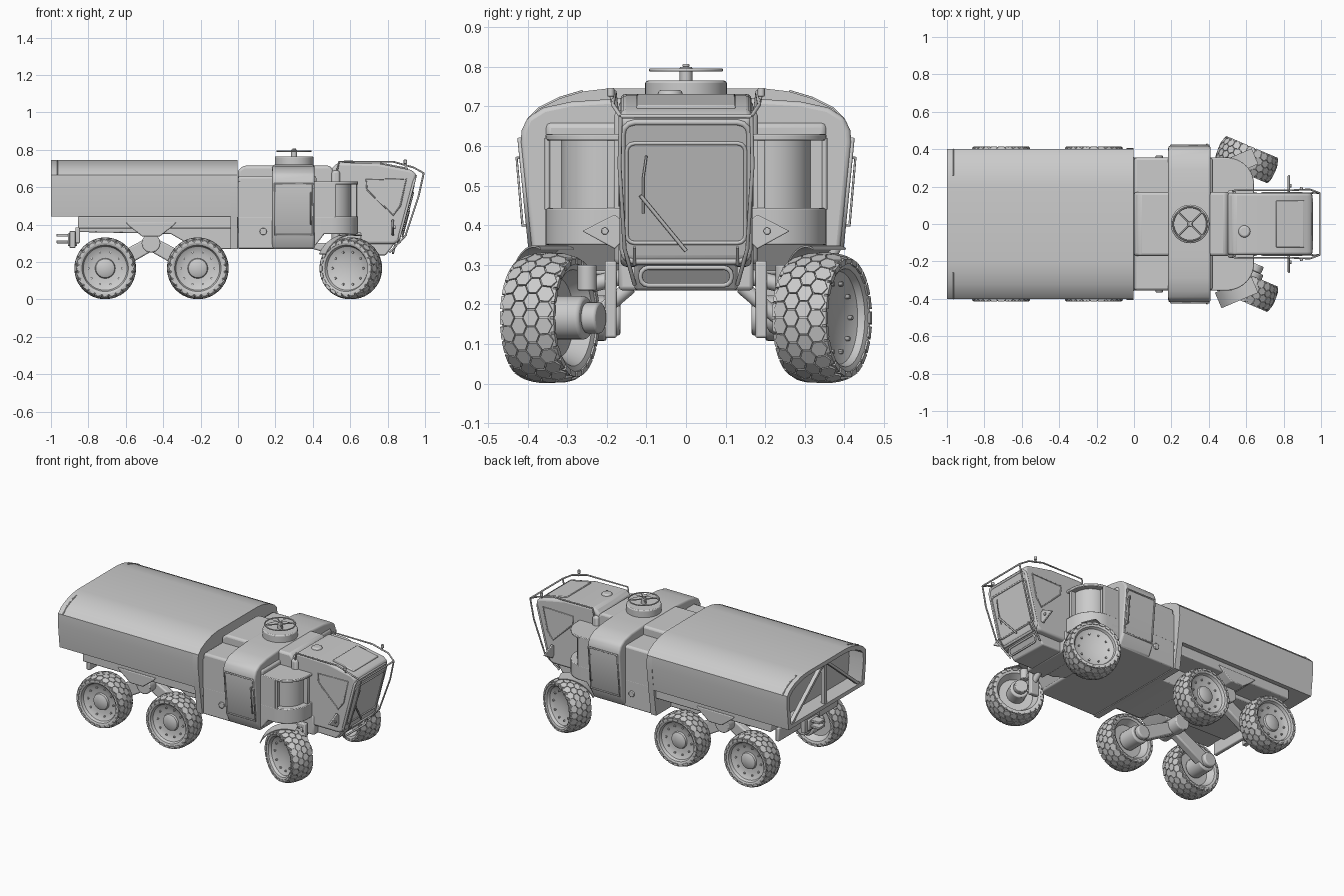
import bpy, bmesh
from math import sin, cos, pi, radians
from mathutils import Vector, Matrix

if "Cube" in bpy.data.objects:
    bpy.data.objects.remove(bpy.data.objects["Cube"])


def finish(name, bm, bevel=0, seg=2):
    bmesh.ops.recalc_face_normals(bm, faces=bm.faces)
    me = bpy.data.meshes.new(name)
    bm.to_mesh(me)
    bm.free()
    ob = bpy.data.objects.new(name, me)
    bpy.context.collection.objects.link(ob)
    bpy.ops.object.select_all(action='DESELECT')
    ob.select_set(True)
    bpy.context.view_layer.objects.active = ob
    bpy.ops.object.shade_smooth_by_angle(angle=radians(35))
    if bevel:
        m = ob.modifiers.new("bevel", 'BEVEL')
        m.width, m.segments, m.angle_limit = bevel, seg, radians(30)
    return ob


def to3(axis, p, d):
    return {'x': (d, p[0], p[1]), 'y': (p[0], d, p[1]), 'z': (p[0], p[1], d)}[axis]


def extrude(bm, pts, axis, a, b, open_start=False):
    lo, hi = ([bm.verts.new(to3(axis, p, d)) for p in pts] for d in (a, b))
    n = len(pts)
    if not open_start:
        bm.faces.new(lo)
    bm.faces.new(hi)
    for i in range(n):
        bm.faces.new((lo[i], lo[(i + 1) % n], hi[(i + 1) % n], hi[i]))


def prism(name, pts, axis, a, b, bevel=0, seg=2):
    bm = bmesh.new()
    extrude(bm, pts, axis, a, b)
    return finish(name, bm, bevel, seg)


def box(name, x, y, z, bevel=0.006):
    return prism(name, [(x[0], y[0]), (x[1], y[0]), (x[1], y[1]), (x[0], y[1])], 'z', *z, bevel)


def rod(name, p, q, r, bevel=0, n=24, r2=None):
    p, q = Vector(p), Vector(q)
    bm = bmesh.new()
    m = Matrix.Translation((p + q) / 2) @ (q - p).to_track_quat('Z', 'Y').to_matrix().to_4x4()
    bmesh.ops.create_cone(bm, cap_ends=True, segments=n, radius1=r, radius2=r if r2 is None else r2,
                          depth=(q - p).length, matrix=m)
    return finish(name, bm, bevel)


def tube(name, pts, r=0.005, closed=False):
    cu = bpy.data.curves.new(name, 'CURVE')
    cu.dimensions, cu.bevel_depth, cu.bevel_resolution, cu.use_fill_caps = '3D', r, 2, True
    sp = cu.splines.new('POLY')
    sp.points.add(len(pts) - 1)
    for q, p in zip(sp.points, pts):
        q.co = (*p, 1)
    sp.use_cyclic_u = closed
    ob = bpy.data.objects.new(name, cu)
    bpy.context.collection.objects.link(ob)
    bpy.ops.object.select_all(action='DESELECT')
    ob.select_set(True)
    bpy.context.view_layer.objects.active = ob
    bpy.ops.object.convert(target='MESH')


def sym(half):  # mirror a half section across y = 0
    return half + [(-y, z) for y, z in reversed(half)]


# cargo body with arched roof, and a recessed, braced rear end
arch = [(.2, .745), (.26, .738), (.32, .72), (.37, .695), (.4, .665)]
section = sym(arch + [(.402, .6), (.385, .443)])
prism("cargo_body", section, 'x', -.9, -.035)
inner = [(y * .93, .59 + (z - .59) * .83) for y, z in section]
bm = bmesh.new()
rings = [[bm.verts.new((x, *p)) for p in pts] for x, pts in
         ((-.9, section), (-1, section), (-1, inner), (-.9, inner))]
for a, b in zip(rings, rings[1:]):
    for i in range(len(a)):
        bm.faces.new((a[i - 1], a[i], b[i], b[i - 1]))
finish("rear_rim", bm)
bar = lambda p, q: [(p[0] - .013, p[1]), (p[0] + .013, p[1]), (q[0] + .013, q[1]), (q[0] - .013, q[1])]
prism("rear_post", bar((0, .46), (0, .725)), 'x', -.995, -.97)
for s in (-1, 1):
    prism("rear_brace", bar((s * .02, .725), (s * .345, .46)), 'x', -.995, -.97)
    tube("roof_edge_strap", [(-.967, s * y, z) for y, z in arch[1:]], .004)
prism("front_bulkhead", sym(arch + [(.405, .6), (.385, .44), (.36, .27)]), 'x', -.04, -.002)

# underside
box("chassis_slab", (-.855, 0), (-.36, .36), (.38, .444))
prism("chassis_keel", [(0, .27), (0, .39), (-.85, .39), (-.85, .36), (-.36, .35), (-.22, .27)], 'y', -.21, .21, .006)
box("rear_bumper", (-.87, -.845), (-.3, .3), (.3, .385))
box("tow_block", (-.91, -.86), (-.05, .05), (.285, .355))
box("tow_plate", (-.9, -.87), (-.075, .075), (.275, .365), .003)
for z in (.3, .335):
    box("tow_jaw", (-.97, -.9), (-.03, .03), (z, z + .015), .003)

# main hull with rounded front corners and recessed corner windows


def outline(xc, r, extra=()):
    h = [(0, .355), *extra] + [(xc + r * sin(a * pi / 20), .21 + r * cos(a * pi / 20)) for a in range(11)]
    return h + [(x, -y) for x, y in reversed(h)]


prism("hull_lower_front", outline(.497, .145), 'z', .35, .443, .004)
prism("hull_window_band", outline(.5, .105, [(.515, .355), (.515, .315)]), 'z', .44, .622)
prism("hull_window_lip", outline(.497, .145), 'z', .614, .63, .004)
box("hull_upper", (0, .42), (-.355, .355), (.6, .66), .014)
prism("hull_belly", [(0, .27), (.4, .27), (.47, .36), (.47, .4), (0, .4)], 'y', -.355, .355, .006)
prism("roof_ridge", [(0, .6), (0, .69), (.03, .715), (.49, .715), (.51, .69), (.51, .6)], 'y', -.17, .17, .014, 3)
for s in (-1, 1):
    tube("corner_window_post", [(.518, s * .35, .44), (.518, s * .35, .62)], .007)
    box("corner_window_side", (.6, .635), sorted((s * .18, s * .2)), (.44, .62), .003)
    rod("side_port", (.135, s * .35, .363), (.135, s * .365, .363), .019, .003)

# cross-wise door module
prism("door_module", sym([(.17, .72), (.29, .712), (.36, .697), (.4, .672), (.415, .64), (.418, .61), (.39, .335),
                          (.355, .27)]), 'x', .183, .41, .012, 3)
for s in (-1, 1):
    door = [(x, s * (.42 if z > .5 else .393), z) for x, z in ((.197, .618), (.4, .618), (.4, .345), (.197, .345))]
    tube("door_frame", door, .006, True)
    tube("door_handle", [(.39, s * .41, .57), (.39, s * .428, .57), (.39, s * .413, .4), (.39, s * .395, .4)], .004)

# roof hatch with hand wheel
rod("hatch_base", (.3, 0, .7), (.3, 0, .765), .103, .006, 40)
rod("hatch_hub", (.3, 0, .76), (.3, 0, .8), .016, .003)
rod("hatch_knob", (.3, 0, .8), (.3, 0, .807), .009, .002)
tube("hatch_ring", [(.3 + .09 * cos(a * pi / 20), .09 * sin(a * pi / 20), .792) for a in range(40)], .004, True)
for a in (pi / 4, 3 * pi / 4):
    tube("hatch_spoke", [(.3 + k * .09 * cos(a), k * .09 * sin(a), .792) for k in (-1, 1)], .004)

# driver cab nose
fx = lambda z: .955 + (z - .67) * .264
prism("cab_nose", [(.5, .295), (.835, .295), (fx(.31), .31), (fx(.67), .67), (.925, .692), (.75, .727),
                   (.535, .732), (.5, .70)], 'y', -.166, .166, .018, 3)
prism("cab_chin", [(.4, .3), (.4, .27), (.5, .24), (.79, .235), (.845, .31)], 'y', -.13, .13, .008)
box("cab_collar", (.5, .545), (-.182, .182), (.3, .69), .015)
rod("roof_dome", (.59, -.04, .725), (.59, -.04, .742), .034, .006, r2=.028)
prism("roof_panel", [(.76, .72), (.76, .732), (.91, .703), (.91, .69)], 'y', -.125, .125, .004)


def frame(x, y0, y1, z0, z1, c=.02):  # rounded rectangle on the sloped nose face
    p = []
    for cy, cz, t in ((y1 - c, z1 - c, 0), (y0 + c, z1 - c, 90), (y0 + c, z0 + c, 180), (y1 - c, z0 + c, 270)):
        p += [(cy + c * cos(radians(t + k)), cz + c * sin(radians(t + k))) for k in (0, 30, 60, 90)]
    return [(fx(z) + x, y, z) for y, z in p]


tube("windscreen_frame", frame(.001, -.15, .15, .355, .607), .005, True)
tube("nose_outer_frame", frame(-.004, -.16, .16, .308, .66, .03), .008, True)
tube("nose_lower_frame", frame(-.015, -.115, .115, .248, .293), .006, True)
tube("wiper_arm", [(fx(z) + .012, y, z) for y, z in ((0, .335), (-.115, .475))], .005)
tube("wiper_blade", [(fx(z) + .01, y, z) for y, z in ((-.1, .575), (-.108, .52), (-.108, .43))], .003)
for s in (-1, 1):
    tube("side_window_frame", [(x, s * .167, z) for x, z in ((.685, .64), (.9, .645), (.868, .5), (.83, .45),
                                                           (.69, .585))], .004, True)
    prism("headlight_bracket", [(s * .16, .36), (s * .18, .34), (s * .262, .385), (s * .18, .427), (s * .16, .41)],
          'x', .822, .834, .003)
    rod("headlight", (.834, s * .205, .385), (.842, s * .205, .385), .009, .002)
    tube("roof_rail", [(.53, s * .175, .69), (.54, s * .18, .737), (.83, s * .18, .736), (.94, s * .185, .705),
                       (.993, s * .165, .675)])
    tube("guard_bar", [(.993, s * .165, .675), (.965, s * .168, .55), (.895, s * .155, .34), (.81, s * .13, .25)])
    tube("guard_peg", [(.86, s * .13, .3), (.9, s * .13, .345)], .004)
    tube("beacon_mast", [(.895, s * .185, .71), (.895, s * .19, .735)], .005)
    rod("beacon_lamp", (.895, s * .19, .725), (.895, s * .19, .747), .009, .003)
tube("guard_crossbar_top", [(.993, -.165, .675), (.993, .165, .675)])

# wheels: lathed tyre and rim, hexagonal tread blocks, shoulder lugs, bolts


def wheel_mesh(name, hub):
    bm = bmesh.new()
    tyre = [(.13, .073), (.142, .077), (.15, .07), (.156, .04), (.158, 0)]
    prof = [(0, .02), (.1, .025), (.122, .07)] + tyre + [(r, -y) for r, y in reversed(tyre[:-1])]
    prof += [(.124, -.07), (.117, -.052), (.1, -.042)] + hub
    vs = [bm.verts.new((r, y, 0)) for r, y in prof]
    es = [bm.edges.new(p) for p in zip(vs, vs[1:])]
    bmesh.ops.spin(bm, geom=vs + es, cent=(0, 0, 0), axis=(0, 1, 0), angle=2 * pi, steps=48, use_merge=True)
    bmesh.ops.remove_doubles(bm, verts=bm.verts, dist=.0002)

    def block(base, top):  # corners given as (angle, y, radius)
        b, t = ([bm.verts.new((r * cos(a), y, r * sin(a))) for a, y, r in q] for q in (base, top))
        bm.faces.new(t)
        for i in range(len(t)):
            bm.faces.new((b[i - 1], b[i], t[i], t[i - 1]))
    crown = lambda y: .159 - .014 * (abs(y) / .078) ** 3
    N = 24
    for i in range(N):
        for c, yc in enumerate((-.054, -.018, .018, .054)):
            a0 = 2 * pi * (i + .5 * (c % 2)) / N
            hexa = [(a0 + .14 * sin(k * pi / 3), max(-.076, min(.076, yc + .0222 * cos(k * pi / 3)))) for k in range(6)]
            block([(a, y, crown(y) - .006) for a, y in hexa], [(a, y, crown(y) + .006) for a, y in hexa])
        for s in (-1, 1):
            a0 = 2 * pi * (i + (.5 if s > 0 else 0)) / N
            lug = [(a0 + u, r) for u, r in ((-.1, .136), (.1, .136), (.11, .15), (-.11, .15))]
            block([(a, s * .066, r) for a, r in lug], [(a, s * .08, r) for a, r in lug])
    for k in range(10):
        a = 2 * pi * k / 10
        m = Matrix.Translation((.09 * cos(a), -.042, .09 * sin(a))) @ Matrix.Rotation(pi / 2, 4, 'X')
        bmesh.ops.create_cone(bm, cap_ends=True, segments=8, radius1=.006, radius2=.006, depth=.014, matrix=m)
    bmesh.ops.scale(bm, vec=(1, .92, 1), verts=bm.verts)
    return finish(name, bm)


def place(ob, loc, ang):
    ob.location, ob.rotation_euler = loc, (0, 0, ang)


steer = radians(-23)
rear_hub = [(.075, -.036), (.054, -.034), (.05, -.046), (.035, -.054), (0, -.058)]
front_hub = [(.075, -.034), (.04, -.027), (0, -.024)]
spots = [(x, s * .341, 0, rear_hub, "rear_wheel") for x in (-.71, -.215) for s in (-1, 1)]
spots += [(.603, s * .344, steer, front_hub, "front_wheel") for s in (-1, 1)]
meshes = {}
for x, y, ang, hub, name in spots:
    if name in meshes:
        ob = bpy.data.objects.new(name, meshes[name])
        bpy.context.collection.objects.link(ob)
    else:
        ob = wheel_mesh(name, hub)
        meshes[name] = ob.data
    place(ob, (x, y, .166), ang + (pi if y > 0 else 0))

for s in (-1, 1):
    # rear rocker suspension
    prism("rocker_bracket", [(-.6, .412), (-.33, .412), (-.35, .39), (-.42, .335), (-.51, .335), (-.58, .39)],
          'y', s * .2, s * .368, .005)
    rod("rocker_pivot", (-.465, s * .12, .3), (-.465, s * .3, .3), .05, .006)
    for x in (-.71, -.215):
        rod("hub_motor", (x, s * .32, .165), (x, s * .2, .165), .058, .008)
        rod("hub_motor_cap", (x, s * .2, .165), (x, s * .165, .165), .044, .008)
        d = 1 if x > -.46 else -1
        prism("rocker_arm", [(-.465, .34), (-.465, .255), (x - d * .02, .125), (x + d * .02, .2)],
              'y', s * .19, s * .24, .008)
    # front steering knuckle, arms, damper and fender
    c, inner = Vector((.603, s * .344, .166)), Vector((s * sin(-steer), -s * cos(steer), 0)) * 1
    inner.x = -inner.x
    rod("front_hub_motor", c, c + inner * .1, .055, .008)
    rod("front_hub_cap", c + inner * .1, c + inner * .14, .04, .006)
    box("steering_upright", (.56, .62), sorted((s * .175, s * .205)), (.115, .31))
    rod("upper_arm", (.59, s * .12, .28), (.59, s * .24, .25), .02, .004)
    rod("lower_arm", (.59, s * .14, .245), (.59, s * .24, .16), .018, .004)
    rod("damper", (.61, s * .25, .235), (.61, s * .25, .3), .024, .004)
    arc = [(r * cos(radians(a)), r * sin(radians(a))) for r, t in ((.178, range(75, 156, 8)), (.183, range(155, 74, -8)))
           for a in t]
    place(prism("front_fender", arc, 'y', -.045, .045), c, steer * s * -s)
    tube("fender_stay", [(.5, s * .34, .31), (.55, s * .24, .28), (.58, s * .2, .28)], .006)
box("front_axle_beam", (.54, .66), (-.17, .17), (.235, .36), .01)
